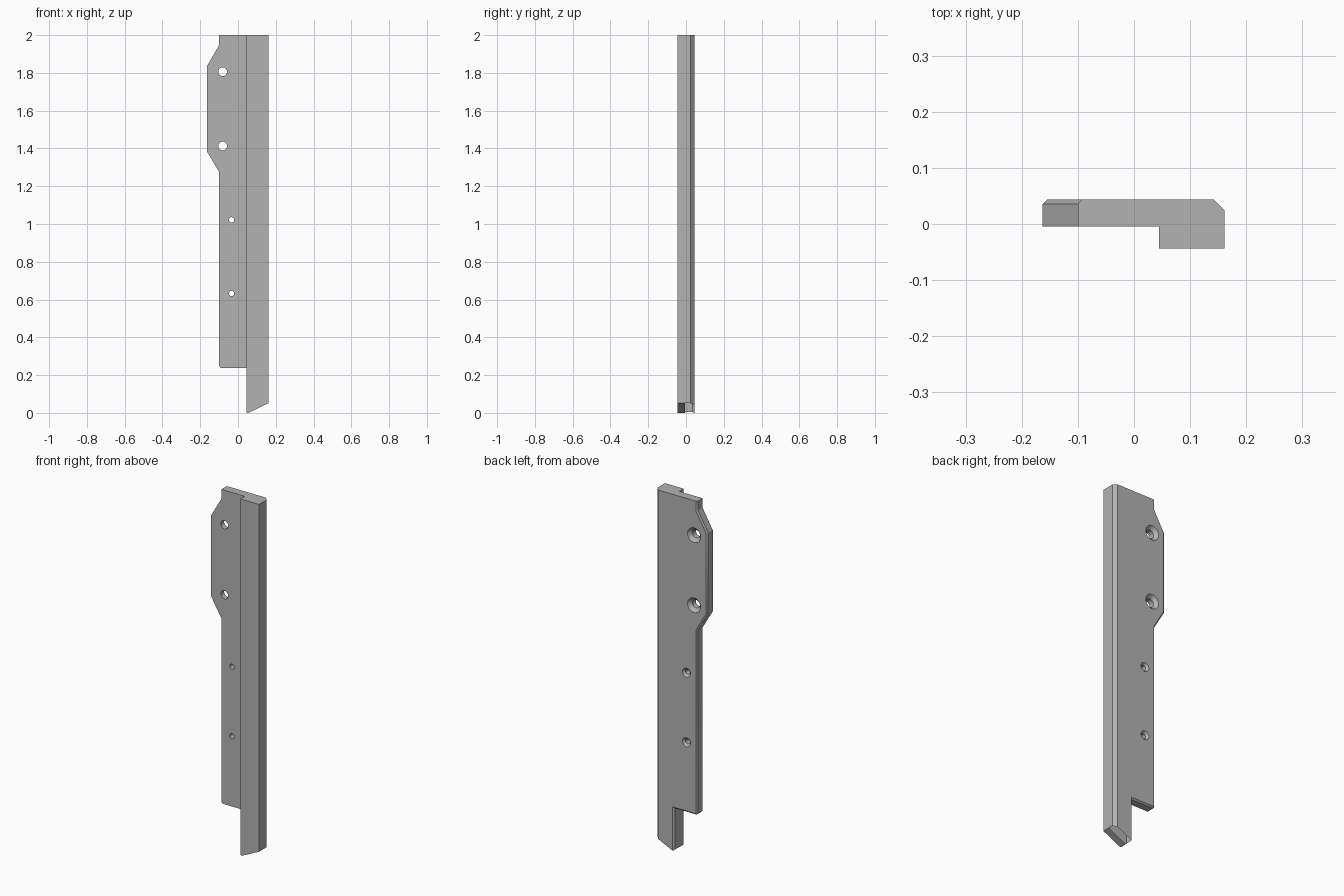
import bpy, bmesh, math
from mathutils import Vector

cube = bpy.data.objects.get("Cube")
if cube:
    bpy.data.objects.remove(cube, do_unlink=True)

LEFT, RIGHT, TOP = -0.1, 0.161, 2.0
RAIL = 0.0446                              # inner side of the thick rail
FRONT, FACE, BACK = -0.0437, -0.0045, 0.0437
FOOT = 0.238                               # bottom of the thin plate

grey = bpy.data.materials.new("plain_grey")
grey.use_nodes = True
colour = (0.45, 0.45, 0.45, 1)
grey.diffuse_color = colour
grey.node_tree.nodes["Principled BSDF"].inputs["Base Color"].default_value = colour


def make_object(name, bm):
    bmesh.ops.recalc_face_normals(bm, faces=bm.faces)
    mesh = bpy.data.meshes.new(name)
    bm.to_mesh(mesh)
    bm.free()
    mesh.materials.append(grey)
    obj = bpy.data.objects.new(name, mesh)
    bpy.context.collection.objects.link(obj)
    return obj


def chamfer(bm, test, size):
    edges = [e for e in bm.edges if all(v.co.y > BACK - 1e-5 for v in e.verts)
             and test((e.verts[0].co + e.verts[1].co) / 2)]
    bmesh.ops.bevel(bm, geom=edges, offset=size, segments=1, affect='EDGES')


def trim(bm, point, angle):
    """Slice off everything beyond a plane whose normal lies in xz."""
    normal = Vector((math.cos(angle), 0, math.sin(angle)))
    cut = bmesh.ops.bisect_plane(bm, geom=bm.verts[:] + bm.edges[:] + bm.faces[:], dist=1e-6,
                                 plane_co=point, plane_no=normal, clear_outer=True)
    bmesh.ops.holes_fill(bm, edges=[g for g in cut["geom_cut"] if isinstance(g, bmesh.types.BMEdge)])


# Plate outline with the side lug and a rounded lower corner
r = 0.013
outline = [(LEFT, TOP), (LEFT, 1.947), (-0.163, 1.838), (-0.163, 1.382), (LEFT, 1.275)]
for i in range(5):
    a = math.pi + i * math.pi / 8
    outline.append((LEFT + r + r * math.cos(a), FOOT + r + r * math.sin(a)))
outline += [(RAIL, FOOT), (RAIL, -0.1), (RIGHT, -0.1), (RIGHT, TOP)]

bm = bmesh.new()
face = bm.faces.new([bm.verts.new((x, FACE, z)) for x, z in outline])
ext = bmesh.ops.extrude_face_region(bm, geom=[face], use_keep_orig=True)
bmesh.ops.translate(bm, vec=(0, BACK - FACE, 0),
                    verts=[g for g in ext["geom"] if isinstance(g, bmesh.types.BMVert)])
bmesh.ops.recalc_face_normals(bm, faces=bm.faces)

# Chamfers along the back edges
chamfer(bm, lambda c: c.x < RAIL + 0.001 and c.z < TOP - 0.001, 0.008)
chamfer(bm, lambda c: c.x > RIGHT - 0.001, 0.019)

# Thick rail pulled forward from the plate
bmesh.ops.bisect_plane(bm, geom=bm.verts[:] + bm.edges[:] + bm.faces[:], dist=1e-6,
                       plane_co=(RAIL, 0, 0), plane_no=(1, 0, 0))
rail = [f for f in bm.faces if f.calc_center_median().x > RAIL + 0.001
        and all(abs(v.co.y - FACE) < 1e-5 for v in f.verts)]
ext = bmesh.ops.extrude_face_region(bm, geom=rail)
bmesh.ops.translate(bm, vec=(0, FRONT - FACE, 0),
                    verts=[g for g in ext["geom"] if isinstance(g, bmesh.types.BMVert)])

# Slanted rail end with an eased tip
slope, end_z, tip = math.atan(0.48), 0.0512, 0.008
trim(bm, (RIGHT, 0, end_z), slope - math.pi / 2)
cx = RAIL + tip
cz = end_z - (RIGHT - cx) * math.tan(slope) + tip / math.cos(slope)
for deg in (219, 257):
    a = math.radians(deg)
    trim(bm, (cx + tip * math.cos(a), 0, cz + tip * math.sin(a)), a)
bmesh.ops.dissolve_limit(bm, angle_limit=0.01, verts=bm.verts, edges=bm.edges)
bracket = make_object("rail_bracket", bm)


# Countersunk screw holes, wide side at the back
def hole_cutter(x, z, bore, head):
    bm = bmesh.new()
    over = 0.01
    sink = BACK - (head - bore)
    rings = []
    for y, rad in ((FACE - over, bore), (sink, bore), (BACK + over, head + over)):
        rings.append([bm.verts.new((x + rad * math.cos(i * math.tau / 32), y,
                                    z + rad * math.sin(i * math.tau / 32))) for i in range(32)])
    for a, b in zip(rings, rings[1:]):
        for i in range(32):
            j = (i + 1) % 32
            bm.faces.new((a[i], a[j], b[j], b[i]))
    bm.faces.new(rings[0])
    bm.faces.new(rings[-1])
    cutter = make_object("hole_cutter", bm)
    cutter.hide_render = True
    return cutter


bpy.context.view_layer.objects.active = bracket
for x, z, bore, head in ((-0.081, 1.806, 0.023, 0.041), (-0.081, 1.413, 0.023, 0.041),
                         (-0.034, 1.022, 0.014, 0.025), (-0.034, 0.632, 0.014, 0.025)):
    cutter = hole_cutter(x, z, bore, head)
    mod = bracket.modifiers.new("screw_hole", 'BOOLEAN')
    mod.operation, mod.solver, mod.object = 'DIFFERENCE', 'EXACT', cutter
    bpy.ops.object.modifier_apply(modifier=mod.name)
    bpy.data.objects.remove(cutter, do_unlink=True)

bpy.ops.object.select_all(action='DESELECT')
bracket.select_set(True)
bpy.ops.object.shade_smooth_by_angle(angle=math.radians(30))
